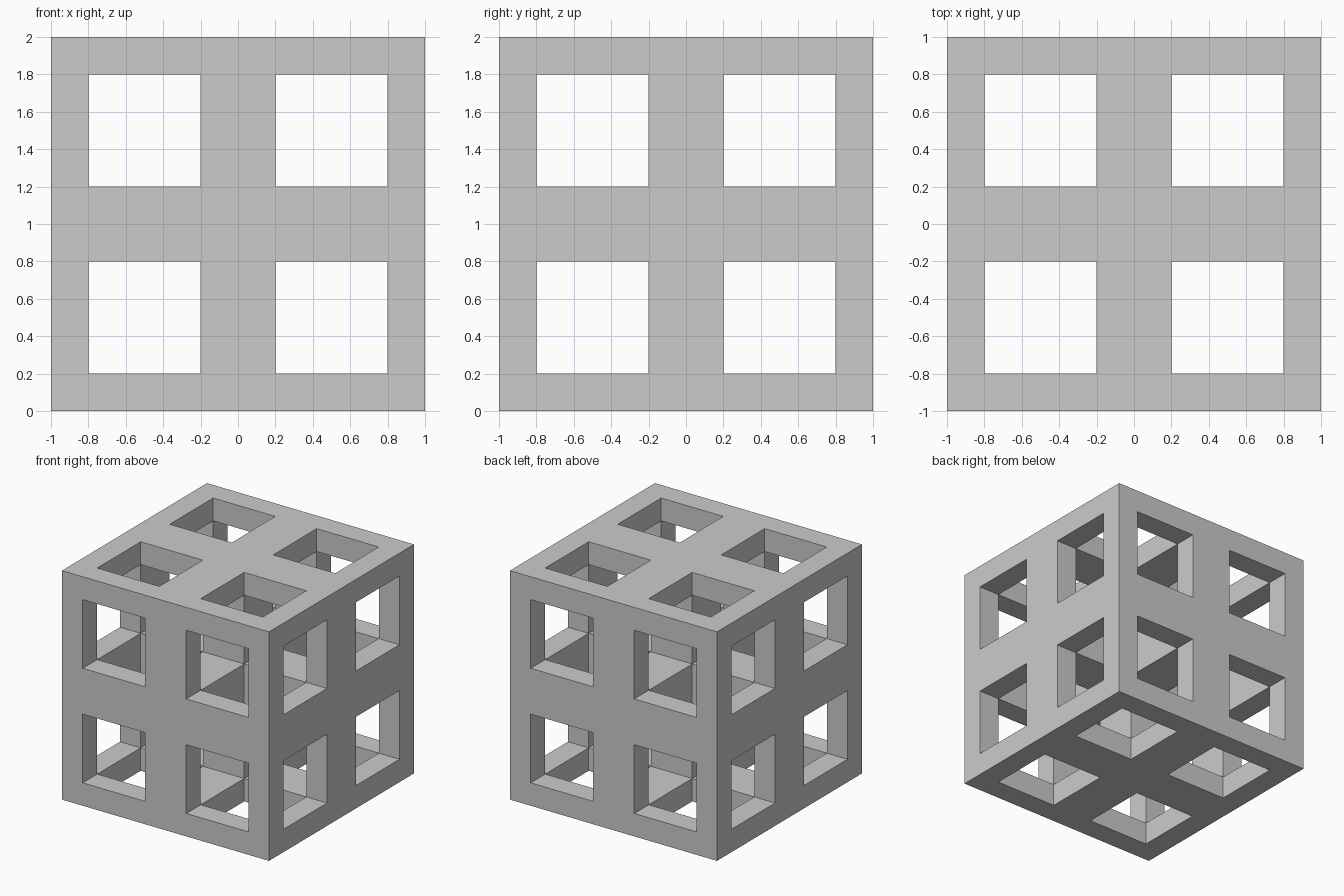
import bpy, bmesh
from mathutils import Matrix

if "Cube" in bpy.data.objects:
    bpy.data.objects.remove(bpy.data.objects["Cube"])

BAR = 0.2  # bar thickness of one cell frame

# One octant: a unit cube frame with a square opening through each side
bm = bmesh.new()
bmesh.ops.create_cube(bm, size=1, matrix=Matrix.Translation((0.5, 0.5, 0.5)))
panels = bm.faces[:]
bmesh.ops.inset_individual(bm, faces=panels, thickness=BAR, use_even_offset=True)

# Push each panel inward to form the opening walls, then remove it
pushed = bmesh.ops.extrude_discrete_faces(bm, faces=panels)["faces"]
for f in pushed:
    f.normal_update()
    bmesh.ops.translate(bm, verts=f.verts[:], vec=-f.normal * BAR)
bmesh.ops.delete(bm, geom=pushed, context='FACES')
bmesh.ops.remove_doubles(bm, verts=bm.verts[:], dist=1e-4)

# Open the three sides that meet the neighbouring cells
seam = [f for f in bm.faces
        if any(all(abs(v.co[a]) < 1e-4 for v in f.verts) for a in range(3))]
bmesh.ops.delete(bm, geom=seam, context='FACES')

mesh = bpy.data.meshes.new("lattice_cube")
bm.to_mesh(mesh)
bm.free()

# Mirror the octant into the full lattice cube, resting on the floor
cube = bpy.data.objects.new("lattice_cube", mesh)
bpy.context.collection.objects.link(cube)
cube.location.z = 1
mirror = cube.modifiers.new("mirror", 'MIRROR')
mirror.use_axis = (True, True, True)
mirror.merge_threshold = 0.001
